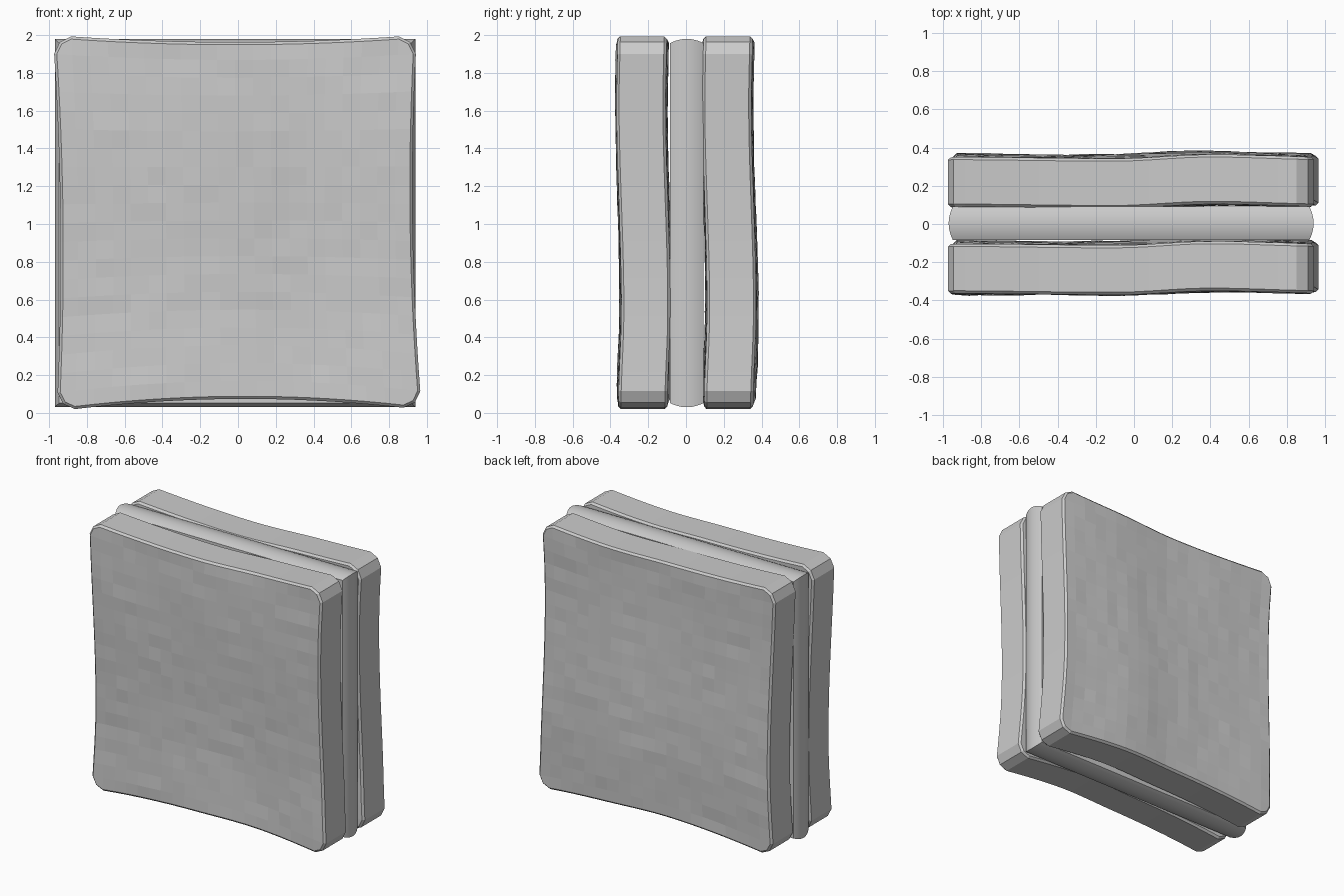
import bpy, bmesh, random
from math import sin, pi

random.seed(4)
cube = bpy.data.objects.get("Cube")
if cube:
    bpy.data.objects.remove(cube, do_unlink=True)

GREY = (0.6, 0.6, 0.6, 1)
grey = bpy.data.materials.new("plain grey")
grey.use_nodes = True
grey.diffuse_color = GREY
grey.node_tree.nodes["Principled BSDF"].inputs["Base Color"].default_value = GREY


def add_object(name, bm):
    mesh = bpy.data.meshes.new(name)
    bm.to_mesh(mesh)
    bm.free()
    mesh.materials.append(grey)
    obj = bpy.data.objects.new(name, mesh)
    bpy.context.collection.objects.link(obj)
    return obj


def curve(points, t):
    """Smoothly eased value through a short list of (position, value) points."""
    for (a, va), (b, vb) in zip(points, points[1:]):
        if t <= b:
            k = max(0, (t - a) / (b - a))
            return va + (vb - va) * k * k * (3 - 2 * k)
    return points[-1][1]


# Gentle warping of the slabs along their width and height
WAVE_X = [(-1, 0), (-0.1, -0.008), (0.4, 0.014), (1, 0)]
WAVE_Z = [(0, -0.002), (0.55, 0.014), (1.65, -0.012), (2, -0.006)]


def slab_mesh():
    bm = bmesh.new()
    bmesh.ops.create_grid(bm, x_segments=20, y_segments=20, size=1)
    for v in bm.verts:
        u, w = v.co.x, v.co.y
        # Round off the corners
        cut = max(0, abs(u) + abs(w) - 1.9) * 0.35
        su, sw = (1 if u > 0 else -1), (1 if w > 0 else -1)
        edge = max(abs(u), abs(w)) > 0.99
        u, w = u - su * cut, w - sw * cut
        # Edges sag inwards between the corners
        left = -0.97 - 0.01 * w + 0.03 * (1 - w * w)
        right = 0.96 - 0.013 * w - 0.035 * (1 - w * w)
        low = 0.012 + 0.004 * u + 0.062 * (1 - u * u)
        high = 2.0 - 0.037 * (1 - u * u)
        x = left + (right - left) * (u + 1) / 2
        z = low + (high - low) * (w + 1) / 2
        y = curve(WAVE_X, x) + curve(WAVE_Z, z)
        if not edge:
            y += random.uniform(-0.003, 0.003) + 0.004 * sin(5 * x + 2 * z)
        v.co = (x, y, z)
    # Thicken the warped sheet
    sheet = bm.faces[:]
    bmesh.ops.recalc_face_normals(bm, faces=sheet)
    rim = bmesh.ops.extrude_face_region(bm, geom=sheet, use_keep_orig=True)
    for item in rim["geom"]:
        if isinstance(item, bmesh.types.BMVert):
            item.co.y += 0.13
    for v in {v for f in sheet for v in f.verts}:
        v.co.y -= 0.13
    bmesh.ops.recalc_face_normals(bm, faces=bm.faces[:])
    return bm


# Two matching outer slabs
slab = add_object("front_slab", slab_mesh())
slab.location.y = -0.227
bevel = slab.modifiers.new("worn edge", "BEVEL")
bevel.width = 0.014
bevel.segments = 1
bevel.angle_limit = pi / 3
back = slab.copy()
back.data = slab.data.copy()
back.name = "back_slab"
back.location.y = 0.227
bpy.context.collection.objects.link(back)

# Filling with softly bulging sides
bm = bmesh.new()
rings = []
for i in range(13):
    t = i / 6 - 1
    inset = 0.022 * t * t
    hx, hz = 0.955 - inset, 0.975 - inset
    corners = [(-1, -1), (1, -1), (1, 1), (-1, 1)]
    rings.append([bm.verts.new((-0.015 + a * hx, 0.004 + 0.088 * t, 1.005 + b * hz))
                  for a, b in corners])
for r, s in zip(rings, rings[1:]):
    for k in range(4):
        n = (k + 1) % 4
        bm.faces.new((r[k], r[n], s[n], s[k]))
bm.faces.new(rings[0])
bm.faces.new(rings[-1])
bmesh.ops.recalc_face_normals(bm, faces=bm.faces[:])
filling = add_object("filling", bm)

bpy.ops.object.select_all(action="DESELECT")
filling.select_set(True)
bpy.context.view_layer.objects.active = filling
bpy.ops.object.shade_smooth_by_angle(angle=pi / 6)
